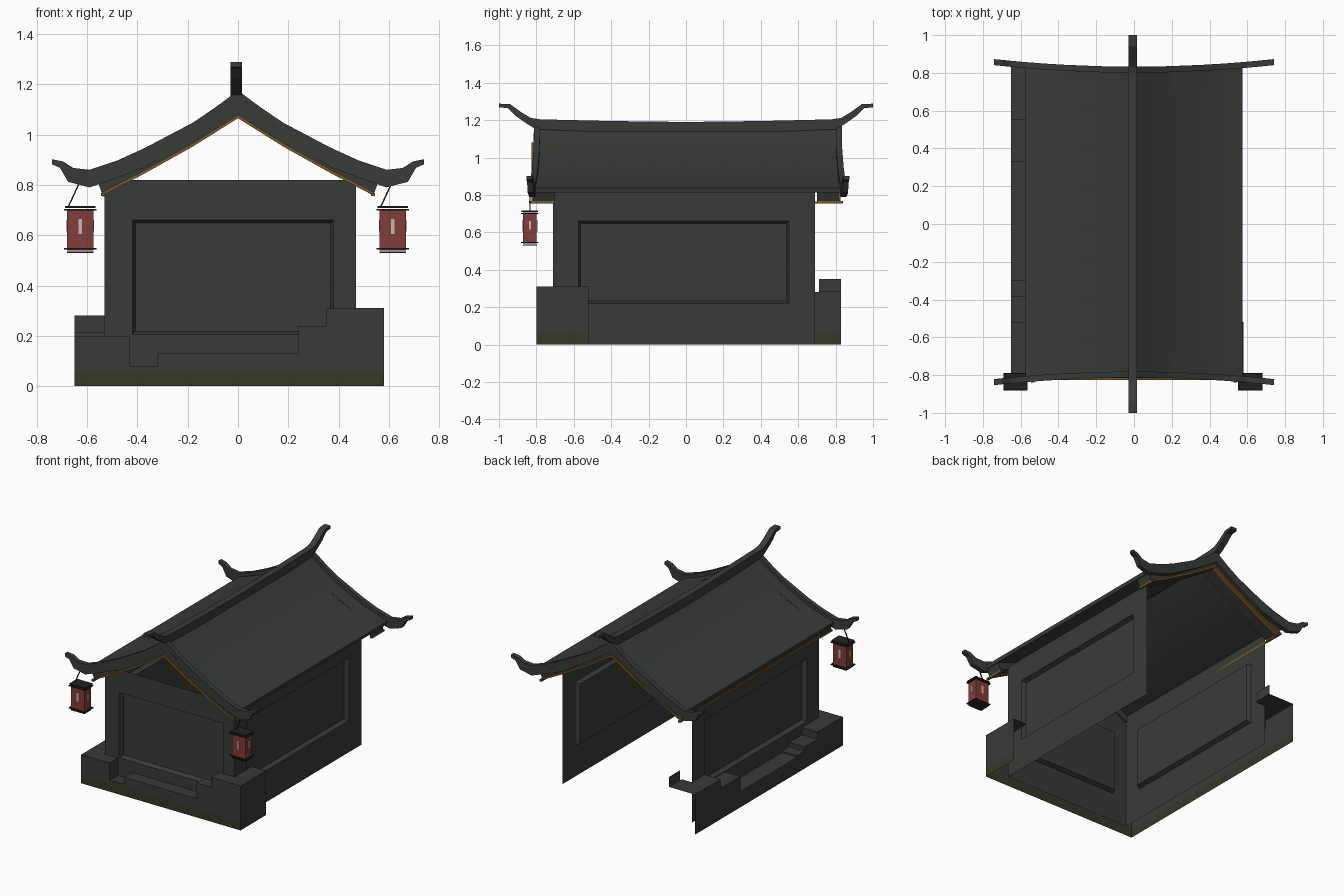
import bpy, bmesh, math
from mathutils import Vector

if "Cube" in bpy.data.objects:
    bpy.data.objects.remove(bpy.data.objects["Cube"])


def mat(name, r, g, b):
    m = bpy.data.materials.new(name)
    m.diffuse_color = (r, g, b, 1)
    m.use_nodes = True
    m.node_tree.nodes["Principled BSDF"].inputs["Base Color"].default_value = m.diffuse_color
    return m


GREEN = mat("dark_green_grey", 0.038, 0.046, 0.038)
MOSS = mat("moss", 0.036, 0.040, 0.022)
ORANGE = mat("ochre_trim", 0.19, 0.10, 0.025)
RED = mat("lantern_red", 0.22, 0.045, 0.042)
BLACK = mat("lantern_black", 0.014, 0.017, 0.015)
CREAM = mat("pale_strip", 0.55, 0.50, 0.44)


def finish(name, bm, mats, smooth=False):
    bmesh.ops.remove_doubles(bm, verts=bm.verts, dist=1e-5)
    bmesh.ops.recalc_face_normals(bm, faces=bm.faces)
    me = bpy.data.meshes.new(name)
    bm.to_mesh(me)
    bm.free()
    ob = bpy.data.objects.new(name, me)
    bpy.context.collection.objects.link(ob)
    for m in mats:
        me.materials.append(m)
    if smooth:
        bpy.ops.object.select_all(action='DESELECT')
        ob.select_set(True)
        bpy.context.view_layer.objects.active = ob
        bpy.ops.object.shade_smooth_by_angle(angle=math.radians(25))
    return ob


def quad(bm, *pts):
    return bm.faces.new([bm.verts.new(p) for p in pts])


def loft(name, rings, m, smooth=False):
    """Closed rings of points joined along a path, capped at both ends."""
    bm = bmesh.new()
    vs = [[bm.verts.new(p) for p in r] for r in rings]
    n = len(rings[0])
    for a, b in zip(vs, vs[1:]):
        for i in range(n):
            j = (i + 1) % n
            bm.faces.new((a[i], a[j], b[j], b[i]))
    bm.faces.new(vs[0])
    bm.faces.new(vs[-1][::-1])
    return finish(name, bm, [m], smooth)


def box(name, x0, x1, y0, y1, z0, z1, m):
    return loft(name, [[(x, y0, z0), (x, y1, z0), (x, y1, z1), (x, y0, z1)]
                       for x in (x0, x1)], m)


def both(pts):
    """Mirror a half profile that starts on the centre line."""
    return [(-p[0],) + tuple(p[1:]) for p in pts[:0:-1]] + list(pts)


# Walls: thin sheets with a recessed panel
def wall(name, u0, u1, pu0, pu1, pz0, place):
    bm = bmesh.new()
    e = 0.012
    outer = [(u0, 0, 0), (u1, 0, 0), (u1, .82, 0), (u0, .82, 0)]
    rim = [(pu0, pz0, 0), (pu1, pz0, 0), (pu1, .66, 0), (pu0, .66, 0)]
    deep = [(pu0 + e, pz0 + e, .03), (pu1 - e, pz0 + e, .03),
            (pu1 - e, .66 - e, .03), (pu0 + e, .66 - e, .03)]
    for a, b in ((outer, rim), (rim, deep)):
        for i in range(4):
            j = (i + 1) % 4
            quad(bm, *[place(*p) for p in (a[i], a[j], b[j], b[i])])
    quad(bm, *[place(*p) for p in deep])
    return finish(name, bm, [GREEN])


wall("front_wall", -.53, .47, -.42, .38, .205, lambda u, z, d: (u, -.71 + d, z))
wall("right_wall", -.71, .69, -.575, .55, .22, lambda u, z, d: (.47 - d, u, z))
wall("left_wall", -.71, .69, -.575, .55, .22, lambda u, z, d: (-.53 + d, u, z))

# Stepped plinth: outer faces, treads and risers along front and left
bm = bmesh.new()


def steps(segs, place, depth):
    for a, b, h in segs:
        quad(bm, place(a, 0, 0), place(b, 0, 0), place(b, 0, h), place(a, 0, h))
        quad(bm, place(a, 0, h), place(b, 0, h), place(b, depth, h), place(a, depth, h))
    for s, t in zip(segs, segs[1:]):
        quad(bm, place(s[1], 0, s[2]), place(s[1], depth, s[2]),
             place(s[1], depth, t[2]), place(s[1], 0, t[2]))


steps([(-.65, -.43, .20), (-.43, -.32, .08), (-.32, .24, .13), (.24, .35, .24), (.35, .58, .31)],
      lambda u, d, z: (u, -.80 + d, z), .09)
steps([(-.80, -.52, .20), (-.52, -.38, .15), (-.38, -.30, .12), (-.30, .33, .11),
       (.33, .55, .215), (.55, .83, .28)],
      lambda u, d, z: (-.65 + d, u, z), .12)
# right corner return and back left return
quad(bm, (.58, -.80, 0), (.58, -.52, 0), (.58, -.52, .31), (.58, -.80, .31))
quad(bm, (.47, -.71, .31), (.58, -.71, .31), (.58, -.52, .31), (.47, -.52, .31))
quad(bm, (-.53, .69, .28), (-.45, .69, .28), (-.45, .83, .28), (-.53, .83, .28))
quad(bm, (-.45, .71, .28), (-.45, .83, .28), (-.45, .83, .35), (-.45, .71, .35))
bmesh.ops.bisect_plane(bm, geom=bm.verts[:] + bm.edges[:] + bm.faces[:],
                       plane_co=(0, 0, .06), plane_no=(0, 0, 1))
for f in bm.faces:
    f.material_index = 1 if f.calc_center_median().z < .06 else 0
finish("plinth", bm, [GREEN, MOSS])


# Roof sheet, gently curved, flaring at the gable ends
def end_y(x, s):
    return .01 + s * (.807 + .04 * (x / .74) ** 2)


roof = both([(0, 1.15), (.09, 1.082), (.18, 1.022), (.28, .964), (.37, .917),
             (.48, .873), (.575, .838)])
loft("roof", [[(x, end_y(x, -1), z), (x, end_y(x, 1), z),
               (x * .99, end_y(x, 1), z - .025), (x * .99, end_y(x, -1), z - .025)]
              for x, z in roof], GREEN, True)

# Gable parts on both ends: upturned verge, board and ochre edge
verge = both([(0, 1.175, 1.10), (.09, 1.108, 1.04), (.18, 1.047, .985), (.37, .947, .87),
              (.48, .897, .828), (.59, .86, .79)])
tip = [(.655, .867, .675, .812), (.695, .893, .708, .868), (.74, .902, .74, .882)]
stations = [(x, a, x, b) for x, a, b in verge]
stations = [(-a, b, -c, d) for a, b, c, d in tip[::-1]] + stations + tip
board = both([(0, 1.065), (.18, .952), (.37, .846), (.54, .757)])
for s, label in ((-1, "front"), (1, "back")):
    loft(label + "_verge",
         [[(xt, end_y(xt, s) - .016, zt), (xt, end_y(xt, s) + .016, zt),
           (xb, end_y(xb, s) + .016, zb), (xb, end_y(xb, s) - .016, zb)]
          for xt, zt, xb, zb in stations], GREEN)
    loft(label + "_gable_board",
         [[(x, s * .70, z + .008), (x, s * .815, z + .008),
           (x * 1.04, s * .815, z + .065), (x * 1.04, s * .70, z + .065)]
          for x, z in board], GREEN)
    loft(label + "_ochre_edge",
         [[(x, s * .79, z), (x, s * .825, z), (x, s * .825, z + .014), (x, s * .79, z + .014)]
          for x, z in board], ORANGE)
    for x in (-.536, .536):
        y0, y1 = sorted((s * .70, s * .84))
        box(label + "_eave_trim", x - .008, x + .008, y0, y1, .755, .768, ORANGE)
box("left_eave_trim", -.538, -.53, -.70, .70, .753, .765, ORANGE)

# Ridge beam with curled ends
ridge = both([(0, 1.19, 0, 1.13), (.4, 1.195, .4, 1.135), (.78, 1.204, .80, 1.15),
              (.83, 1.212, .85, 1.18), (.88, 1.242, .91, 1.222),
              (.94, 1.285, .952, 1.264), (1.0, 1.288, 1.0, 1.268)])
ridge = [(a, b, abs(c) if a > 0 else -abs(c), d) for a, b, c, d in ridge]
loft("ridge_beam",
     [[(-.03, yt, zt), (.015, yt, zt), (.015, yb, zb), (-.03, yb, zb)]
      for yt, zt, yb, zb in ridge], GREEN)

# Hanging lanterns at the front corners
for x, label in ((-.627, "left"), (.615, "right")):
    y = -.835
    box(label + "_lantern_body", x - .052, x + .052, y - .037, y + .037, .54, .705, RED)
    for z, w, t in ((.53, .052, .006), (.543, .064, .006), (.698, .064, .006), (.709, .06, .007)):
        box(label + "_lantern_frame", x - w, x + w, y - w * .72, y + w * .72, z, z + t, BLACK)
    box(label + "_lantern_strip", x - .007, x + .007, y - .040, y + .040, .605, .665, CREAM)
    box(label + "_lantern_side_strip", x - .055, x + .055, y - .005, y + .005, .615, .66, CREAM)
    loft(label + "_lantern_hanger",
         [[(x + dx - .003, y - .003, z), (x + dx + .003, y - .003, z),
           (x + dx + .003, y + .003, z), (x + dx - .003, y + .003, z)]
          for dx, z in ((-.048, .712), (-.005, .805))], BLACK)
